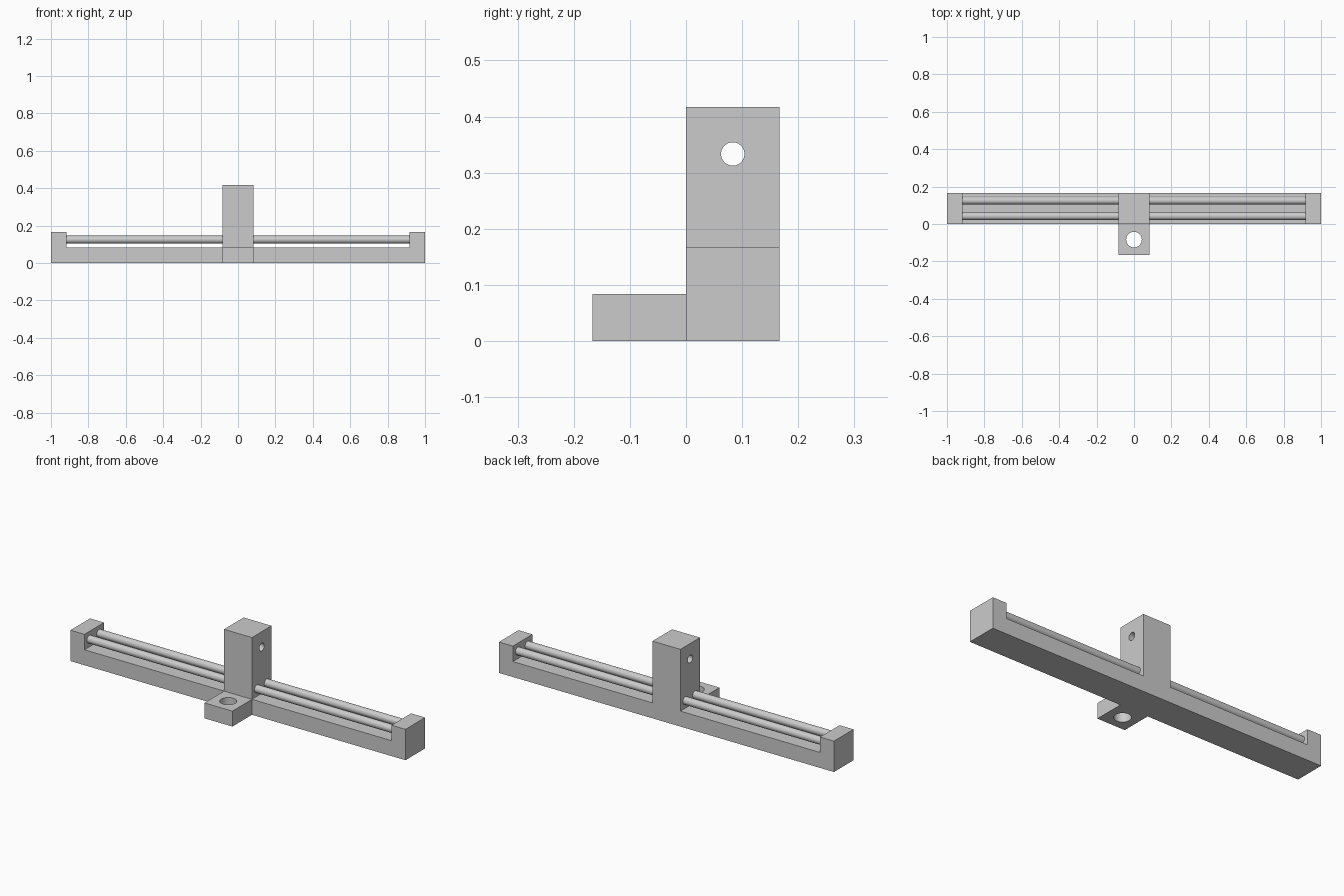
import bpy, bmesh, math
from mathutils import Matrix

if "Cube" in bpy.data.objects:
    bpy.data.objects.remove(bpy.data.objects["Cube"], do_unlink=True)

U = 1 / 12  # module: the whole piece is 24 modules long

grey = bpy.data.materials.new("plain grey")
grey.use_nodes = True
COLOUR = (0.6, 0.6, 0.6, 1)
grey.diffuse_color = COLOUR
grey.node_tree.nodes["Principled BSDF"].inputs["Base Color"].default_value = COLOUR


def make_object(name, bm):
    bmesh.ops.recalc_face_normals(bm, faces=bm.faces)
    mesh = bpy.data.meshes.new(name)
    bm.to_mesh(mesh)
    bm.free()
    mesh.materials.append(grey)
    obj = bpy.data.objects.new(name, mesh)
    bpy.context.collection.objects.link(obj)
    return obj


def extrude_profile(name, points, depth):
    """Extrude an x-z outline from y = 0 by depth."""
    bm = bmesh.new()
    face = bm.faces.new([bm.verts.new((x * U, 0, z * U)) for x, z in points])
    new = bmesh.ops.extrude_face_region(bm, geom=[face])["geom"]
    verts = [v for v in new if isinstance(v, bmesh.types.BMVert)]
    bmesh.ops.translate(bm, verts=verts, vec=(0, depth * U, 0))
    return make_object(name, bm)


def cylinder(name, radius, length, centre, axis):
    bm = bmesh.new()
    turn = Matrix.Rotation(math.pi / 2, 4, "Y") if axis == "X" else Matrix()
    place = Matrix.Translation([c * U for c in centre])
    bmesh.ops.create_cone(bm, cap_ends=True, segments=48, radius1=radius * U,
                          radius2=radius * U, depth=length * U, matrix=place @ turn)
    return make_object(name, bm)


def smooth(obj):
    bpy.ops.object.select_all(action="DESELECT")
    obj.select_set(True)
    bpy.context.view_layer.objects.active = obj
    bpy.ops.object.shade_smooth_by_angle(angle=math.radians(30))


def drill(obj, cutter):
    mod = obj.modifiers.new("hole", "BOOLEAN")
    mod.operation = "DIFFERENCE"
    mod.solver = "EXACT"
    mod.object = cutter
    bpy.context.view_layer.objects.active = obj
    bpy.ops.object.modifier_apply(modifier=mod.name)
    bpy.data.objects.remove(cutter, do_unlink=True)
    smooth(obj)


# Bar with raised ends and a central post, drilled sideways near the top
half = [(12, 0), (12, 2), (11, 2), (11, 1), (1, 1), (1, 5)]
frame = extrude_profile("frame", half + [(-x, z) for x, z in reversed(half)], 2)
drill(frame, cylinder("post_hole_cutter", 0.25, 4, (0, 1, 4), "X"))

# Front mounting tab with a vertical hole
tab = extrude_profile("mounting_tab", [(1, 0), (1, 1), (-1, 1), (-1, 0)], -2)
drill(tab, cylinder("tab_hole_cutter", 0.5, 4, (0, -1, 0.5), "Z"))

# Pair of guide rods on each side of the post
for side, sign in (("left", 1), ("right", -1)):
    for place, y in (("front", 0.5), ("back", 1.5)):
        smooth(cylinder(f"{side}_{place}_rod", 0.25, 10, (sign * 6, y, 1.5), "X"))
